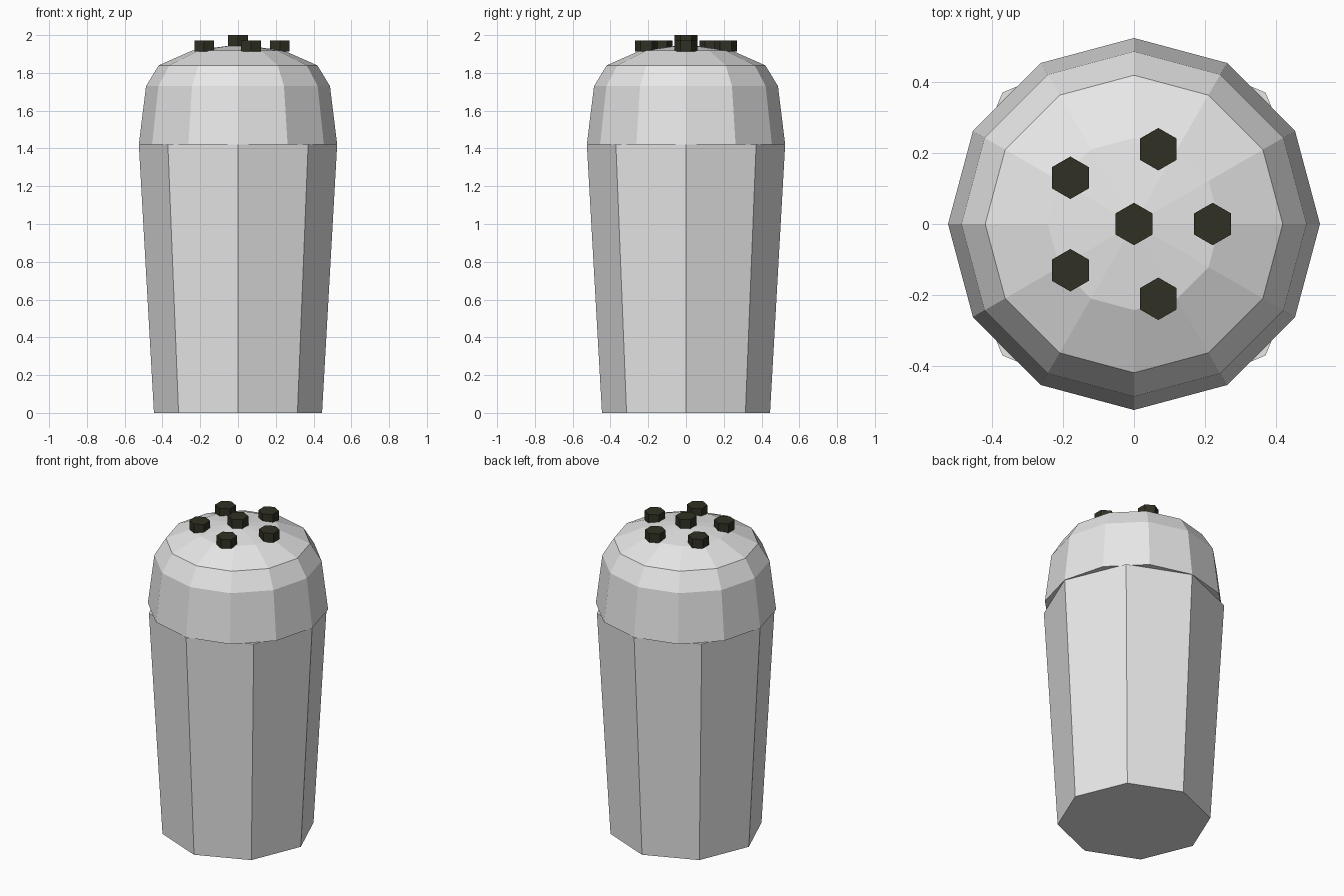
import bpy, bmesh
from math import cos, sin, tau

cube = bpy.data.objects.get("Cube")
if cube:
    bpy.data.objects.remove(cube, do_unlink=True)


def material(name, color):
    mat = bpy.data.materials.new(name)
    mat.use_nodes = True
    mat.diffuse_color = (*color, 1)
    mat.node_tree.nodes["Principled BSDF"].inputs["Base Color"].default_value = (*color, 1)
    return mat


def turned(name, profile, sides, mat, center=(0, 0), turn=0.0):
    """Flat-sided closed solid from (radius, height) rings; radius 0 makes a tip."""
    bm = bmesh.new()
    rings = []
    for r, z in profile:
        count = sides if r else 1
        angles = [turn + tau * i / sides for i in range(count)]
        rings.append([bm.verts.new((r * cos(a), r * sin(a), z)) for a in angles])
    for low, high in zip(rings, rings[1:]):
        for i in range(sides):
            j = (i + 1) % sides
            if len(high) == 1:
                bm.faces.new((low[i], low[j], high[0]))
            else:
                bm.faces.new((low[i], low[j], high[j], high[i]))
    bm.faces.new(rings[0][::-1])
    if len(rings[-1]) > 1:
        bm.faces.new(rings[-1])
    mesh = bpy.data.meshes.new(name)
    bm.to_mesh(mesh)
    bm.free()
    mesh.materials.append(mat)
    obj = bpy.data.objects.new(name, mesh)
    obj.location = (*center, 0)
    bpy.context.collection.objects.link(obj)
    return obj


grey = material("light grey", (0.8, 0.8, 0.8))
dark = material("dark olive", (0.03, 0.03, 0.018))

# Tapered octagonal body
turned("body", [(0.445, 0), (0.525, 1.42)], 8, grey)

# Twelve-sided domed lid
dome = [(0.525, 1.422), (0.487, 1.73), (0.42, 1.84), (0.243, 1.918), (0, 1.95)]
turned("domed_lid", dome, 12, grey)

# Hexagonal studs: one on the tip, five around it
turned("center_stud", [(0.06, 1.942), (0.06, 2.0)], 6, dark, turn=tau / 12)
for i in range(5):
    a = tau * i / 5
    turned(f"outer_stud_{i + 1}", [(0.06, 1.914), (0.06, 1.972)], 6, dark,
           (0.222 * cos(a), 0.222 * sin(a)), tau / 12)
